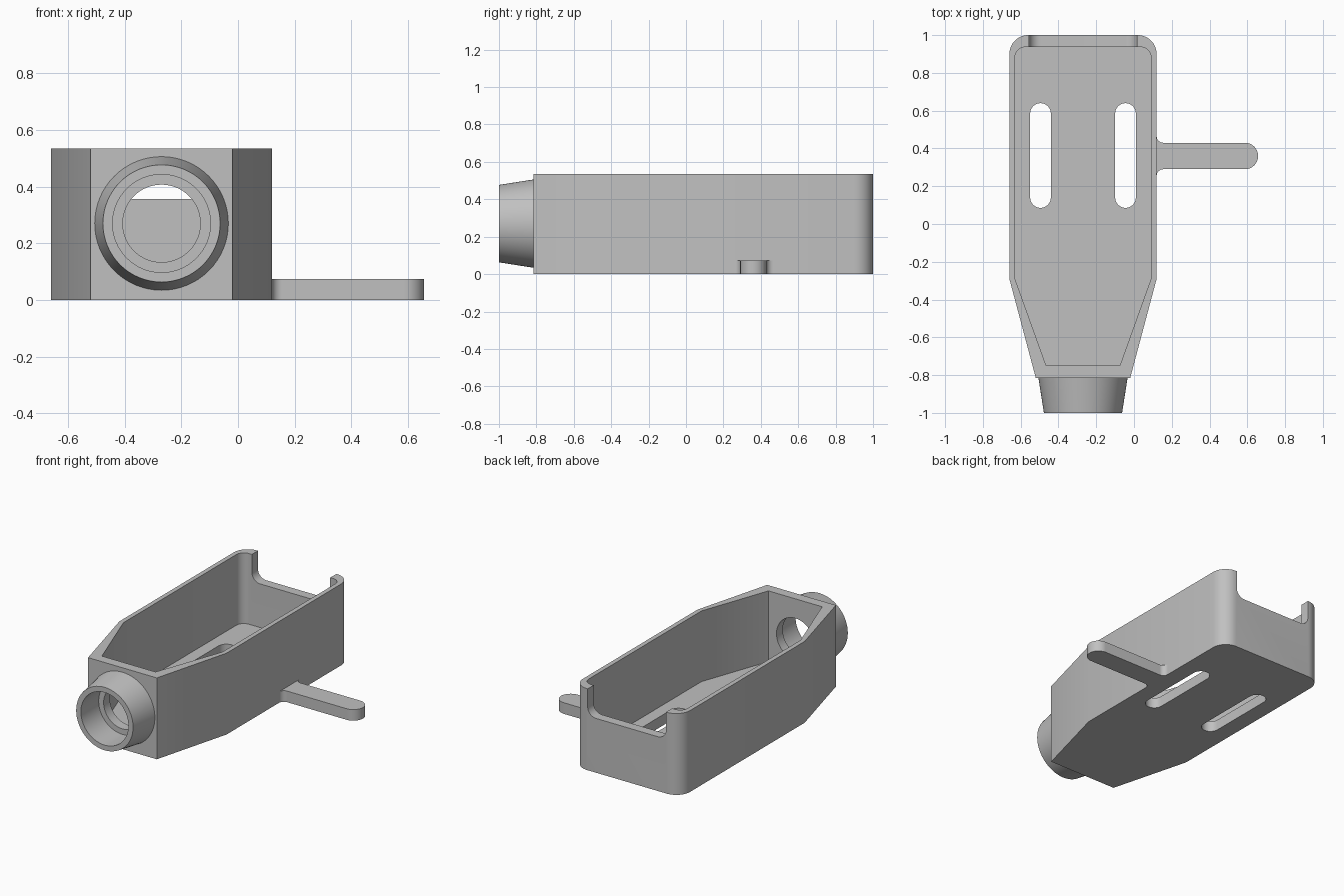
import bpy, bmesh
from math import sin, cos, radians, pi

if "Cube" in bpy.data.objects:
    bpy.data.objects.remove(bpy.data.objects["Cube"])

CX = -0.27          # centre line of the housing
HEIGHT = 0.535
FLOOR = 0.07
BORE_Z = 0.27
FRONT = -0.815

grey = bpy.data.materials.new("plain_grey")
grey.use_nodes = True
grey.diffuse_color = (0.53, 0.53, 0.53, 1)
grey.node_tree.nodes["Principled BSDF"].inputs["Base Color"].default_value = grey.diffuse_color


def arc(x, y, r, start, end, steps=12):
    angles = [radians(start + (end - start) * i / steps) for i in range(steps + 1)]
    return [(x + r * cos(a), y + r * sin(a)) for a in angles]


def finish(name, bm):
    bmesh.ops.recalc_face_normals(bm, faces=bm.faces)
    mesh = bpy.data.meshes.new(name)
    bm.to_mesh(mesh)
    bm.free()
    mesh.materials.append(grey)
    obj = bpy.data.objects.new(name, mesh)
    bpy.context.collection.objects.link(obj)
    return obj


def prism(name, outline, low, high, along_y=False):
    """Extrude an outline along z, or an x-z outline along y."""
    bm = bmesh.new()
    place = (lambda p, h: (p[0], h, p[1])) if along_y else (lambda p, h: (p[0], p[1], h))
    face = bm.faces.new([bm.verts.new(place(p, low)) for p in outline])
    moved = bmesh.ops.extrude_face_region(bm, geom=[face])["geom"]
    step = (0, high - low, 0) if along_y else (0, 0, high - low)
    bmesh.ops.translate(bm, vec=step, verts=[v for v in moved if isinstance(v, bmesh.types.BMVert)])
    return finish(name, bm)


def select(obj):
    bpy.ops.object.select_all(action="DESELECT")
    obj.select_set(True)
    bpy.context.view_layer.objects.active = obj


def cut(obj, cutter):
    mod = obj.modifiers.new("cut", "BOOLEAN")
    mod.operation, mod.solver, mod.object = "DIFFERENCE", "EXACT", cutter
    select(obj)
    bpy.ops.object.modifier_apply(modifier=mod.name)
    bpy.data.objects.remove(cutter)


def smooth(obj):
    select(obj)
    bpy.ops.object.shade_smooth_by_angle(angle=radians(25))


def tray_outline(nose, half, front, rear, radius):
    """Tapered front, straight sides, rounded rear corners."""
    return ([(CX - nose, front), (CX + nose, front), (CX + half, -0.29)]
            + arc(CX + half - radius, rear - radius, radius, 0, 90)
            + arc(CX - half + radius, rear - radius, radius, 90, 180)
            + [(CX - half, -0.29)])


# Housing: open tray with a tapered front
housing = prism("housing", tray_outline(0.25, 0.39, FRONT, 1.0, 0.1), 0, HEIGHT)
cut(housing, prism("cavity", tray_outline(0.195, 0.36, -0.75, 0.937, 0.055), FLOOR, 0.8))

# Rear wall notch with rounded lower corners
half, sill, r = 0.285, 0.357, 0.06
notch = ([(CX + half, 0.8), (CX - half, 0.8)]
         + arc(CX - half + r, sill + r, r, 180, 270)
         + arc(CX + half - r, sill + r, r, 270, 360))
cut(housing, prism("notch", notch, 0.88, 1.1, along_y=True))

# Two long floor slots
for side in (-1, 1):
    x, r = CX + side * 0.225, 0.055
    slot = arc(x, 0.64 - r, r, 0, 180) + arc(x, 0.085 + r, r, 180, 360)
    cut(housing, prism("slot", slot, -0.1, 0.2))

# Round hole through the front wall
cut(housing, prism("hole", arc(CX, BORE_Z, 0.137, 0, 360, 64)[:-1], -0.9, -0.7, along_y=True))
smooth(housing)

# Nozzle: tapered tube lathed around the y axis
bm = bmesh.new()
profile = [(0.173, FRONT), (0.236, FRONT), (0.207, -1.0), (0.173, -1.0)]
N = 64
rings = [[bm.verts.new((CX + rad * cos(2 * pi * i / N), y, BORE_Z + rad * sin(2 * pi * i / N)))
          for i in range(N)] for rad, y in profile]
for k, ring in enumerate(rings):
    other = rings[(k + 1) % len(rings)]
    for i in range(N):
        j = (i + 1) % N
        bm.faces.new((ring[i], ring[j], other[j], other[i]))
smooth(finish("nozzle", bm))

# Side arm: flat bar with a rounded tip and filleted root
root, mid, w, f = CX + 0.39, 0.36, 0.07, 0.035
arm = (arc(root + f, mid - w - f, f, 180, 90)
       + arc(0.657 - w, mid, w, -90, 90, 24)
       + arc(root + f, mid + w + f, f, 270, 180))
smooth(prism("side_arm", arm, 0, 0.073))
